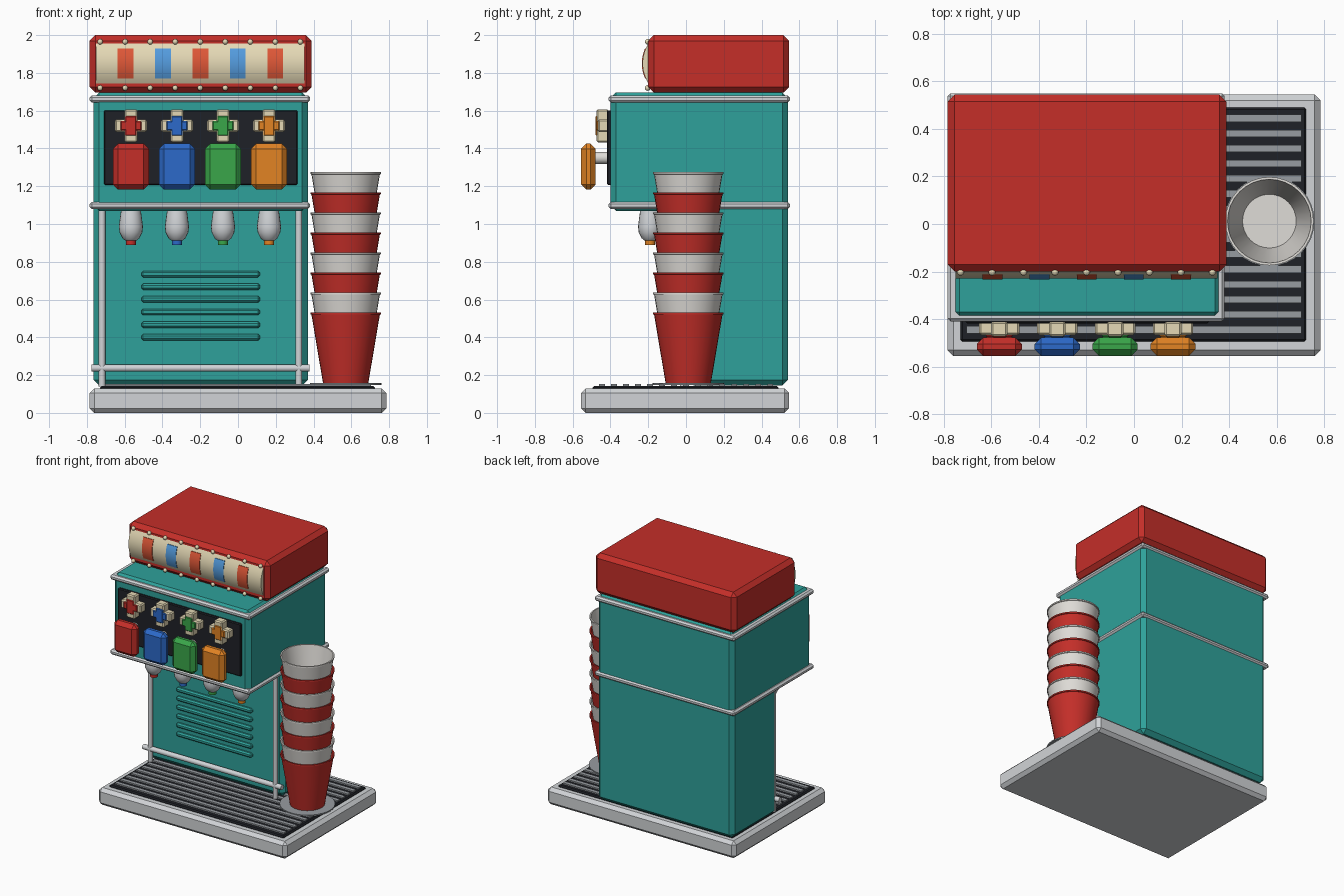
import bpy, bmesh, math
from mathutils import Matrix

if "Cube" in bpy.data.objects:
    bpy.data.objects.remove(bpy.data.objects["Cube"])


def mat(name, rgb):
    m = bpy.data.materials.new(name)
    m.diffuse_color = [(c / 255) ** 2.2 for c in rgb] + [1]
    m.use_nodes = True
    m.node_tree.nodes["Principled BSDF"].inputs["Base Color"].default_value = m.diffuse_color
    return m


TEAL = mat("teal", (50, 160, 153))
RED = mat("red", (195, 50, 45))
BLUE = mat("blue", (48, 105, 200))
GREEN = mat("green", (60, 165, 75))
ORANGE = mat("orange", (225, 130, 40))
CREAM = mat("cream", (228, 216, 180))
BLACK = mat("black", (36, 38, 43))
STEEL = mat("steel", (208, 211, 214))
SLAT = mat("slat", (150, 155, 160))
WHITE = mat("white", (222, 219, 214))
SIGN_RED = mat("sign_red", (222, 88, 58))
SIGN_BLUE = mat("sign_blue", (85, 155, 222))


def finish(name, bm, material, smooth=False):
    bmesh.ops.recalc_face_normals(bm, faces=bm.faces)
    me = bpy.data.meshes.new(name)
    bm.to_mesh(me)
    bm.free()
    ob = bpy.data.objects.new(name, me)
    bpy.context.collection.objects.link(ob)
    me.materials.append(material)
    if smooth:
        bpy.ops.object.select_all(action='DESELECT')
        ob.select_set(True)
        bpy.context.view_layer.objects.active = ob
        bpy.ops.object.shade_smooth_by_angle(angle=math.radians(35))
    return ob


def box(name, x, y, z, material, bevel=0.0):
    """Box from (min, max) ranges with a single-segment chamfer."""
    bm = bmesh.new()
    bmesh.ops.create_cube(bm, size=1)
    for v in bm.verts:
        v.co = [r[0] if c < 0 else r[1] for c, r in zip(v.co, (x, y, z))]
    ob = finish(name, bm, material)
    if bevel:
        mod = ob.modifiers.new("chamfer", 'BEVEL')
        mod.width = bevel
        mod.segments = 1
    return ob


def around(c, w):
    return (c - w / 2, c + w / 2)


def lathe(name, profile, loc, material, n=32):
    """Spin a (radius, z) profile about a vertical axis."""
    bm = bmesh.new()
    vs = [bm.verts.new((r, 0, z)) for r, z in profile]
    es = [bm.edges.new(p) for p in zip(vs, vs[1:])]
    bmesh.ops.spin(bm, geom=vs + es, cent=(0, 0, 0), axis=(0, 0, 1),
                   angle=math.tau, steps=n, use_duplicate=False)
    bmesh.ops.remove_doubles(bm, verts=bm.verts, dist=1e-5)
    bmesh.ops.translate(bm, verts=bm.verts, vec=loc)
    return finish(name, bm, material, True)


def rod(name, loc, axis, r, length, material, n=16):
    bm = bmesh.new()
    bmesh.ops.create_cone(bm, cap_ends=True, segments=n, radius1=r, radius2=r, depth=length)
    rot = {'X': Matrix.Rotation(math.pi / 2, 4, 'Y'),
           'Y': Matrix.Rotation(math.pi / 2, 4, 'X'), 'Z': Matrix()}[axis]
    bmesh.ops.transform(bm, matrix=Matrix.Translation(loc) @ rot, verts=bm.verts)
    return finish(name, bm, material, True)


def bulged_panel(name, x, z, material, lift=0.0):
    """Slab whose front bows outwards, following the sign's curve."""
    bm = bmesh.new()
    zs = [z[0] + (z[1] - z[0]) * i / 12 for i in range(13)]
    pts = [(-0.2 - lift - 0.03 * (1 - ((h - 1.85) / 0.105) ** 2), h) for h in zs]
    pts += [(-0.19, z[1]), (-0.19, z[0])]
    face = bm.faces.new([bm.verts.new((x[0], p, h)) for p, h in pts])
    ext = bmesh.ops.extrude_face_region(bm, geom=[face], use_keep_orig=True)
    bmesh.ops.translate(bm, vec=(x[1] - x[0], 0, 0),
                        verts=[g for g in ext['geom'] if isinstance(g, bmesh.types.BMVert)])
    return finish(name, bm, material, True)


# Base and drip tray
box("base", (-0.785, 0.785), (-0.555, 0.545), (0, 0.13), STEEL, 0.024)
box("drip_tray", (-0.73, 0.725), (-0.495, 0.49), (0.11, 0.142), BLACK, 0.008)
for i in range(15):
    box(f"tray_slat_{i}", (-0.705, 0.705), around(-0.445 + i * 0.0636, 0.03),
        (0.135, 0.152), SLAT)

# Cabinet
X = (-0.765, 0.37)
box("lower_cabinet", X, (0.01, 0.54), (0.145, 1.12), TEAL, 0.03)
box("upper_cabinet", X, (-0.4, 0.54), (1.07, 1.697), TEAL, 0.03)
for part, z in (("lower", 1.098), ("upper", 1.662)):
    box(f"{part}_trim", (-0.785, 0.382), (-0.41, 0.55), around(z, 0.038), STEEL, 0.012)
for i in range(6):
    box(f"vent_louver_{i}", (-0.512, 0.117), (-0.012, 0.03), around(0.4 + i * 0.067, 0.034),
        TEAL, 0.01)

# Front rails
for side, x in (("left", -0.72), ("right", 0.322)):
    rod(f"{side}_rail", (x, -0.015, 0.615), 'Z', 0.018, 0.95, STEEL)
rod("cross_rail", (-0.198, -0.015, 0.237), 'X', 0.019, 1.155, STEEL)

# Illuminated sign
box("sign_box", (-0.785, 0.39), (-0.2, 0.545), (1.695, 2.0), RED, 0.03)
bulged_panel("sign_panel", (-0.752, 0.352), (1.745, 1.955), CREAM)
for i in range(5):
    bulged_panel(f"sign_patch_{i}", around(-0.595 + i * 0.198, 0.084), (1.77, 1.93),
                 SIGN_BLUE if i % 2 else SIGN_RED, 0.004)
for row, z in (("lower", 1.72), ("upper", 1.965)):
    for i in range(9):
        bm = bmesh.new()
        bmesh.ops.create_uvsphere(bm, u_segments=10, v_segments=6, radius=0.015)
        bmesh.ops.translate(bm, verts=bm.verts, vec=(-0.73 + i * 0.1325, -0.203, z))
        finish(f"{row}_bulb_{i}", bm, CREAM, True)

# Dispensing panel with four taps
box("tap_panel", (-0.71, 0.315), (-0.418, -0.38), (1.207, 1.602), BLACK, 0.006)
for i, (col, m) in enumerate((("red", RED), ("blue", BLUE), ("green", GREEN), ("orange", ORANGE))):
    x = -0.567 + i * 0.2437
    # cross-shaped knob
    box(f"{col}_knob_upright", around(x, 0.07), (-0.474, -0.41), around(1.52, 0.175), CREAM, 0.008)
    box(f"{col}_knob_bar", around(x, 0.17), (-0.467, -0.41), around(1.52, 0.065), CREAM, 0.008)
    box(f"{col}_marker_upright", around(x, 0.06), (-0.479, -0.44), around(1.52, 0.105), m, 0.005)
    box(f"{col}_marker_bar", around(x, 0.112), (-0.477, -0.44), around(1.52, 0.05), m, 0.005)
    # push lever and its stem
    box(f"{col}_lever", around(x, 0.19), (-0.555, -0.478), (1.182, 1.425), m, 0.027)
    rod(f"{col}_lever_stem", (x, -0.445, 1.35), 'Y', 0.032, 0.09, WHITE)
    # nozzle under the overhang
    lathe(f"{col}_nozzle", [(0, 1.09), (0.05, 1.09), (0.057, 1.04), (0.064, 0.985), (0.06, 0.955),
                            (0.045, 0.925), (0.03, 0.912), (0, 0.912)], (x, -0.19, 0), STEEL, 20)
    rod(f"{col}_nozzle_tip", (x, -0.19, 0.905), 'Z', 0.027, 0.032, m)

# Stack of nested cups on a disc
CX, CY = 0.57, 0.012
lathe("cup_disc", [(0, 0.148), (0.19, 0.148), (0.19, 0.158), (0, 0.158)], (CX, CY, 0), SLAT)
CUP = [(0, 0), (0.12, 0), (0.181, 0.362), (0.186, 0.364), (0.186, 0.374), (0.176, 0.374),
       (0.113, 0.012), (0, 0.012)]
for i in range(8):
    lathe(f"cup_{i}", CUP, (CX, CY, 0.158 + i * 0.106), WHITE if i % 2 else RED)
